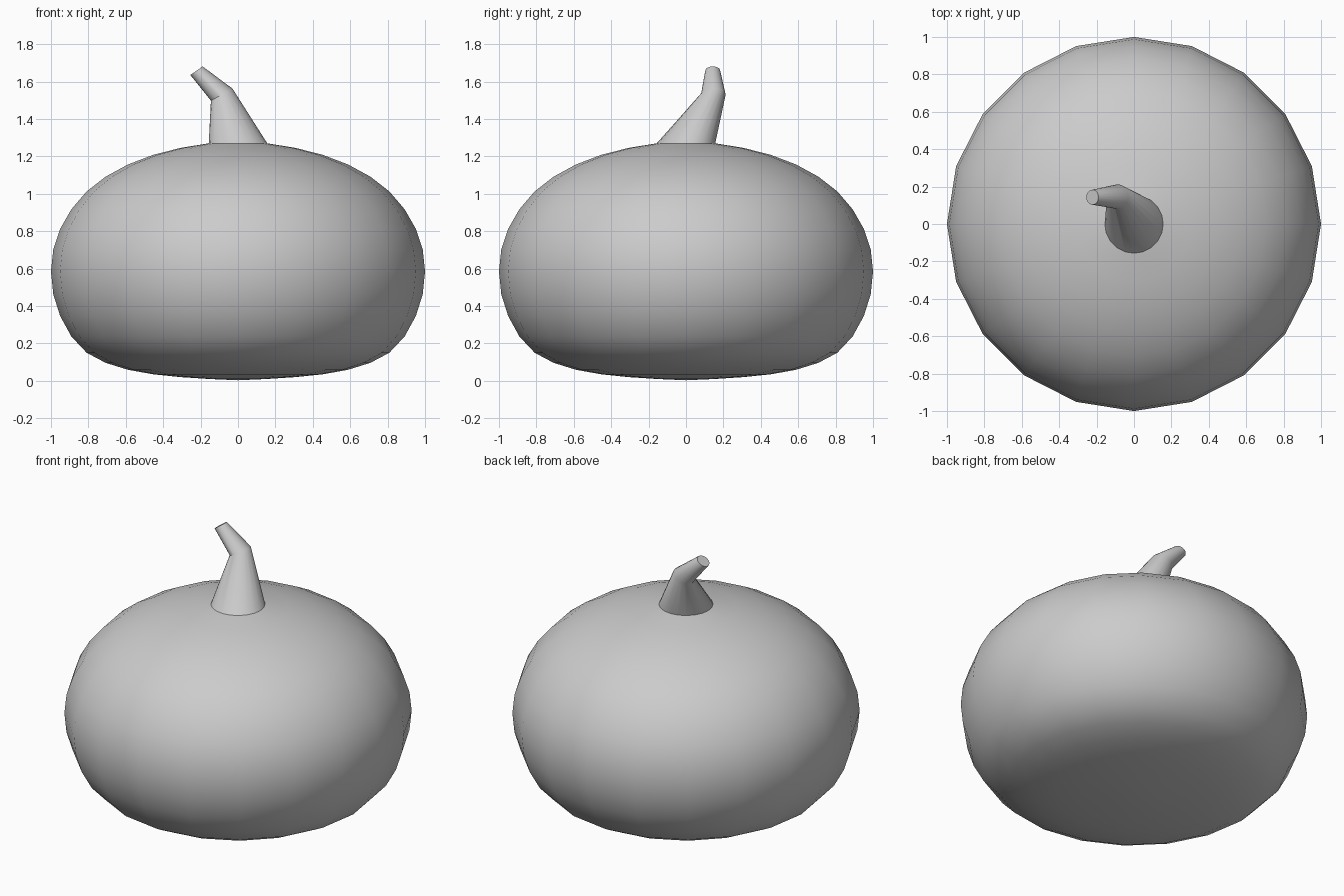
import bpy, bmesh
from math import sin, cos, pi, radians
from mathutils import Vector, Matrix

if "Cube" in bpy.data.objects:
    bpy.data.objects.remove(bpy.data.objects["Cube"])

N = 20  # sides around


def make_ring(bm, centre, radius, tilt=0.0):
    """Ring of N vertices, leaned towards -x by tilt degrees."""
    rot = Matrix.Rotation(radians(-tilt), 3, 'Y')
    return [bm.verts.new(Vector(centre) + rot @ Vector(
        (radius * cos(2 * pi * i / N), radius * sin(2 * pi * i / N), 0))) for i in range(N)]


def bridge(bm, lower, upper):
    for i in range(N):
        j = (i + 1) % N
        bm.faces.new((lower[i], lower[j], upper[j], upper[i]))


def finish(bm, name, angle):
    bmesh.ops.recalc_face_normals(bm, faces=bm.faces)
    mesh = bpy.data.meshes.new(name)
    bm.to_mesh(mesh)
    bm.free()
    ob = bpy.data.objects.new(name, mesh)
    bpy.context.collection.objects.link(ob)
    bpy.ops.object.select_all(action='DESELECT')
    ob.select_set(True)
    bpy.context.view_layer.objects.active = ob
    bpy.ops.object.shade_smooth_by_angle(angle=radians(angle))
    return ob


# Pumpkin body: sphere-spaced rings with a flattened underside, open under the stem
heights = [0.01, 0.02, 0.035, 0.059, 0.096, 0.15, 0.237, 0.347, 0.463, 0.585,
           0.703, 0.812, 0.917, 1.013, 1.092, 1.157, 1.208, 1.245, 1.27]
bm = bmesh.new()
rings = [make_ring(bm, (0, 0, z), sin(pi * (k + 1) / 20)) for k, z in enumerate(heights)]
for a, b in zip(rings, rings[1:]):
    bridge(bm, a, b)
bottom = bm.verts.new((0, 0, 0.003))
for i in range(N):
    bm.faces.new((bottom, rings[0][(i + 1) % N], rings[0][i]))
finish(bm, "pumpkin_body", 40)

# Bent, tapering stem with a flat cut end
bm = bmesh.new()
base = make_ring(bm, (0, 0, 1.27), sin(pi / 20))
bend = make_ring(bm, (-0.087, 0.146, 1.53), 0.066, 29)
tip = make_ring(bm, (-0.222, 0.143, 1.658), 0.04, 35)
bridge(bm, base, bend)
bridge(bm, bend, tip)
bm.faces.new(tip)
finish(bm, "stem", 30)
